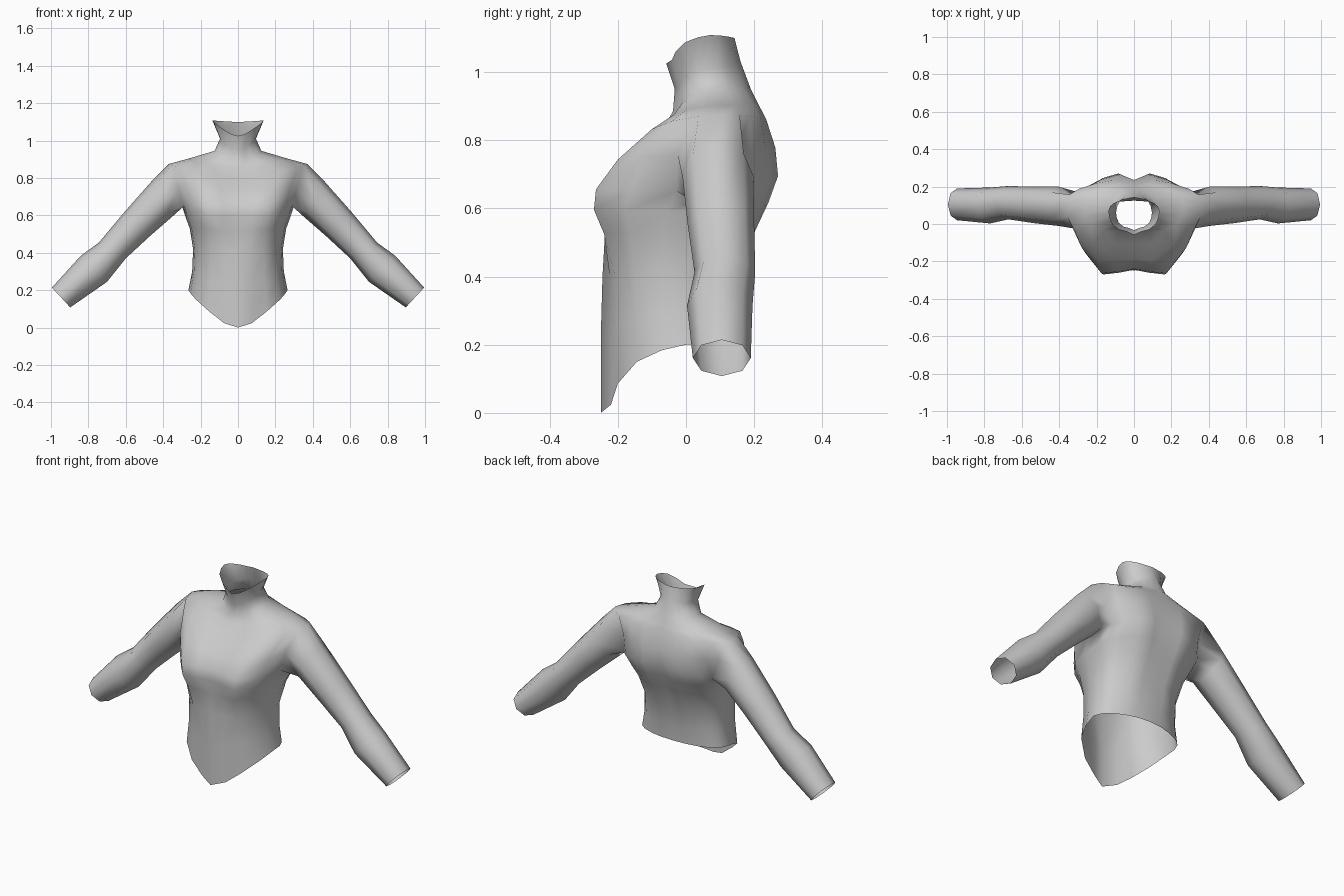
import bpy, bmesh, math

# Torso rings: z front/side/back, half width, y front/chest/side/back lobe/spine
ROWS = [
    (0.00, 0.20, 0.21, 0.265, -0.250, -0.200, 0.00, 0.120, 0.125),   # hem
    (0.22, 0.30, 0.30, 0.245, -0.250, -0.205, 0.00, 0.130, 0.125),
    (0.40, 0.42, 0.42, 0.240, -0.245, -0.210, 0.00, 0.155, 0.140),   # waist
    (0.52, 0.53, 0.54, 0.258, -0.235, -0.240, 0.03, 0.205, 0.185),
    (0.60, 0.59, 0.62, 0.280, -0.245, -0.270, 0.06, 0.242, 0.215),   # bust
    (0.66, 0.65, 0.70, 0.300, -0.240, -0.264, 0.10, 0.270, 0.235),   # armpit
    (0.73, 0.76, 0.78, 0.330, -0.185, -0.200, 0.07, 0.262, 0.235),
    (0.80, 0.875, 0.86, 0.370, -0.105, -0.100, 0.11, 0.235, 0.220),  # shoulder
    (0.855, 0.902, 0.90, 0.270, -0.055, -0.035, 0.10, 0.215, 0.205),
    (0.885, 0.945, 0.95, 0.125, -0.038, -0.010, 0.08, 0.185, 0.190),
    (0.95, 1.01, 1.03, 0.096, -0.033, -0.014, 0.06, 0.155, 0.160),   # neck
    (1.025, 1.108, 1.10, 0.137, -0.058, -0.030, 0.07, 0.135, 0.142), # collar
]
XF = (0, .28, .58, .85, .96, 1, .93, .8, .55, .28, 0)      # width per column
FRONT_Z = (0, .12, .43, .75, .92, 1)
BACK_Z = (.1, .3, .6, .9, 1)
BACK_D = (.38, .62, .86, 1)
ARMPIT, SHOULDER = 5, 7

# Sleeve rings: top x, z, bottom x, z, y front, y back
SLEEVE = [
    (.455, .79, .355, .590, -.010, .200),
    (.610, .615, .470, .490, .005, .200),
    (.743, .455, .600, .370, .025, .203),
    (.840, .385, .700, .245, .003, .195),
    (.995, .214, .897, .108, .020, .190),
]


def ring_point(row, c):
    zf, zs, zb, w, yf, yl, ys, ybl, yb = row
    if c <= 5:
        z = zf + (zs - zf) * FRONT_Z[c]
        y = (yf, yf * .4 + yl * .6, yl, ys + (yl - ys) * .72,
             ys + (yl - ys) * .35, ys)[c]
    else:
        z = zs + (zb - zs) * BACK_Z[c - 6]
        y = yb if c == 10 else ys + (ybl - ys) * BACK_D[c - 6]
    return (XF[c] * w, y, z)


bm = bmesh.new()

# Half torso, leaving a two by two opening for the arm
grid = [[None if (r == 6 and c == 5) else bm.verts.new(ring_point(row, c))
         for c in range(11)] for r, row in enumerate(ROWS)]
for r in range(len(ROWS) - 1):
    for c in range(10):
        if ARMPIT <= r < SHOULDER and c in (4, 5):
            continue
        bm.faces.new((grid[r][c], grid[r][c + 1], grid[r + 1][c + 1], grid[r + 1][c]))

# Sleeve running from the arm opening to the open cuff
hole = [(5, 4), (5, 5), (5, 6), (6, 6), (7, 6), (7, 5), (7, 4), (6, 4)]
prev = [grid[r][c] for r, c in hole]
for tx, tz, bx, bz, y0, y1 in SLEEVE:
    ring = []
    for k in range(8):
        a = (k - 1) * math.pi / 4
        ca, sa = -math.cos(a) / 2, math.sin(a) / 2
        ring.append(bm.verts.new(((tx + bx) / 2 + (tx - bx) * ca,
                                  (y0 + y1) / 2 + (y1 - y0) * sa,
                                  (tz + bz) / 2 + (tz - bz) * ca)))
    for k in range(8):
        j = (k + 1) % 8
        bm.faces.new((prev[k], prev[j], ring[j], ring[k]))
    prev = ring

bmesh.ops.recalc_face_normals(bm, faces=bm.faces)
# An open shell: make sure the front centre faces outward
bm.faces.ensure_lookup_table()
if bm.faces[0].normal.y > 0:
    bmesh.ops.reverse_faces(bm, faces=bm.faces)
for f in bm.faces:
    f.smooth = True

mesh = bpy.data.meshes.new("fitted_top")
bm.to_mesh(mesh)
bm.free()
top = bpy.data.objects.new("fitted_top", mesh)
bpy.context.collection.objects.link(top)

# Right half mirrored to the left
mirror = top.modifiers.new("mirror", 'MIRROR')
mirror.use_clip = True
mirror.merge_threshold = 0.001

cloth = bpy.data.materials.new("light_grey_cloth")
cloth.diffuse_color = (0.6, 0.6, 0.6, 1)
mesh.materials.append(cloth)
